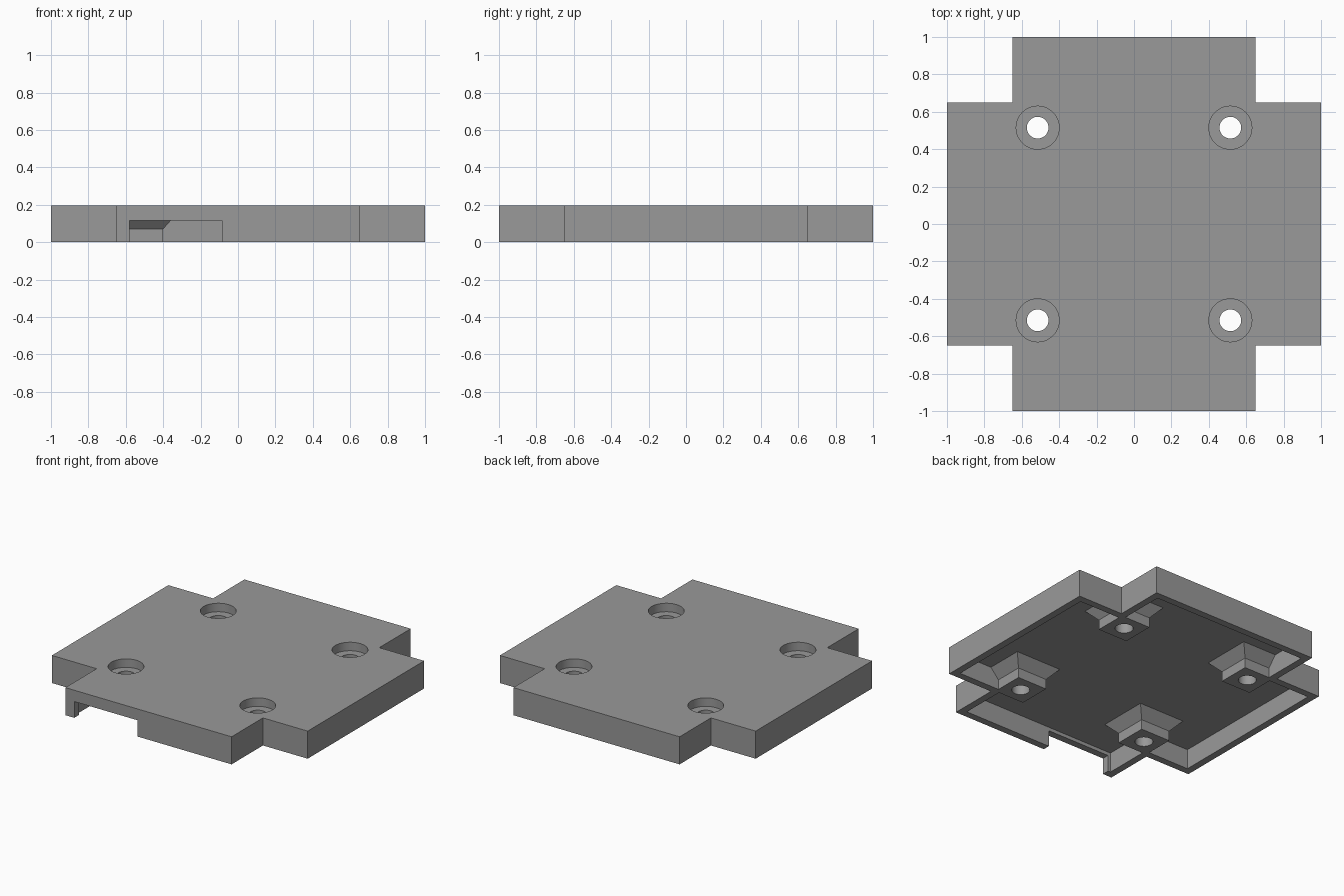
import bpy, bmesh, math

if "Cube" in bpy.data.objects:
    bpy.data.objects.remove(bpy.data.objects["Cube"])

H, ROOF, WALL = 0.195, 0.14, 0.05      # total height, underside of the top, wall thickness
HOLE = 0.515                           # screw hole distance from the middle


def make(name, bm, helper=True):
    bmesh.ops.recalc_face_normals(bm, faces=bm.faces)
    me = bpy.data.meshes.new(name)
    bm.to_mesh(me)
    bm.free()
    ob = bpy.data.objects.new(name, me)
    bpy.context.collection.objects.link(ob)
    ob.hide_render = helper
    return ob


def loft(name, rings):
    """Closed solid through stacked rings with equal point counts."""
    bm = bmesh.new()
    loops = [[bm.verts.new(p) for p in r] for r in rings]
    n = len(loops[0])
    for a, b in zip(loops, loops[1:]):
        for i in range(n):
            bm.faces.new((a[i], a[(i + 1) % n], b[(i + 1) % n], b[i]))
    bm.faces.new(loops[0][::-1])
    bm.faces.new(loops[-1])
    return make(name, bm)


def cross(a, b, z):
    pts = [(a, -b), (a, b), (b, b), (b, a), (-b, a), (-b, b),
           (-a, b), (-a, -b), (-b, -b), (-b, -a), (b, -a), (b, -b)]
    return [(x, y, z) for x, y in pts]


def square(cx, cy, r, z):
    return [(cx + sx * r, cy + sy * r, z) for sx, sy in ((-1, -1), (1, -1), (1, 1), (-1, 1))]


def circle(cx, cy, r, z, n=48):
    return [(cx + r * math.cos(2 * math.pi * i / n), cy + r * math.sin(2 * math.pi * i / n), z)
            for i in range(n)]


def cut(target, tool):
    m = target.modifiers.new("cut", "BOOLEAN")
    m.operation, m.object, m.solver = "DIFFERENCE", tool, "EXACT"
    bpy.context.view_layer.objects.active = target
    bpy.ops.object.modifier_apply(modifier=m.name)
    bpy.data.objects.remove(tool)


# cross-shaped cover and the hollow beneath it
cover = loft("cover", [cross(1, 0.65, 0), cross(1, 0.65, H)])
hollow = loft("hollow", [cross(1 - WALL, 0.65 - WALL, -0.1), cross(1 - WALL, 0.65 - WALL, ROOF)])
corners = [(sx * HOLE, sy * HOLE) for sx in (-1, 1) for sy in (-1, 1)]

# flared square screw posts, left standing inside the hollow
for x, y in corners:
    cut(hollow, loft("post", [square(x, y, 0.115, 0), square(x, y, 0.115, 0.07),
                              square(x, y, 0.195, 0.159)]))
cut(cover, hollow)

# screw holes with a wide recess for the head
for x, y in corners:
    cut(cover, loft("screw_hole", [circle(x, y, 0.058, -0.1), circle(x, y, 0.058, 0.135),
                                   circle(x, y, 0.115, 0.135), circle(x, y, 0.115, 0.3)]))

# cable opening in the front wall
cut(cover, loft("cable_opening", [
    [(x, y, z) for x, y in ((-0.58, -1.1), (-0.085, -1.1), (-0.085, -0.93), (-0.58, -0.93))]
    for z in (-0.1, 0.115)]))

# finish
cover.hide_render = False
grey = bpy.data.materials.new("grey")
grey.diffuse_color = (0.32, 0.32, 0.32, 1)
grey.use_nodes = True
grey.node_tree.nodes["Principled BSDF"].inputs["Base Color"].default_value = grey.diffuse_color
cover.data.materials.clear()
cover.data.materials.append(grey)
bpy.ops.object.select_all(action="DESELECT")
cover.select_set(True)
bpy.context.view_layer.objects.active = cover
bpy.ops.object.shade_smooth_by_angle(angle=math.radians(30))
